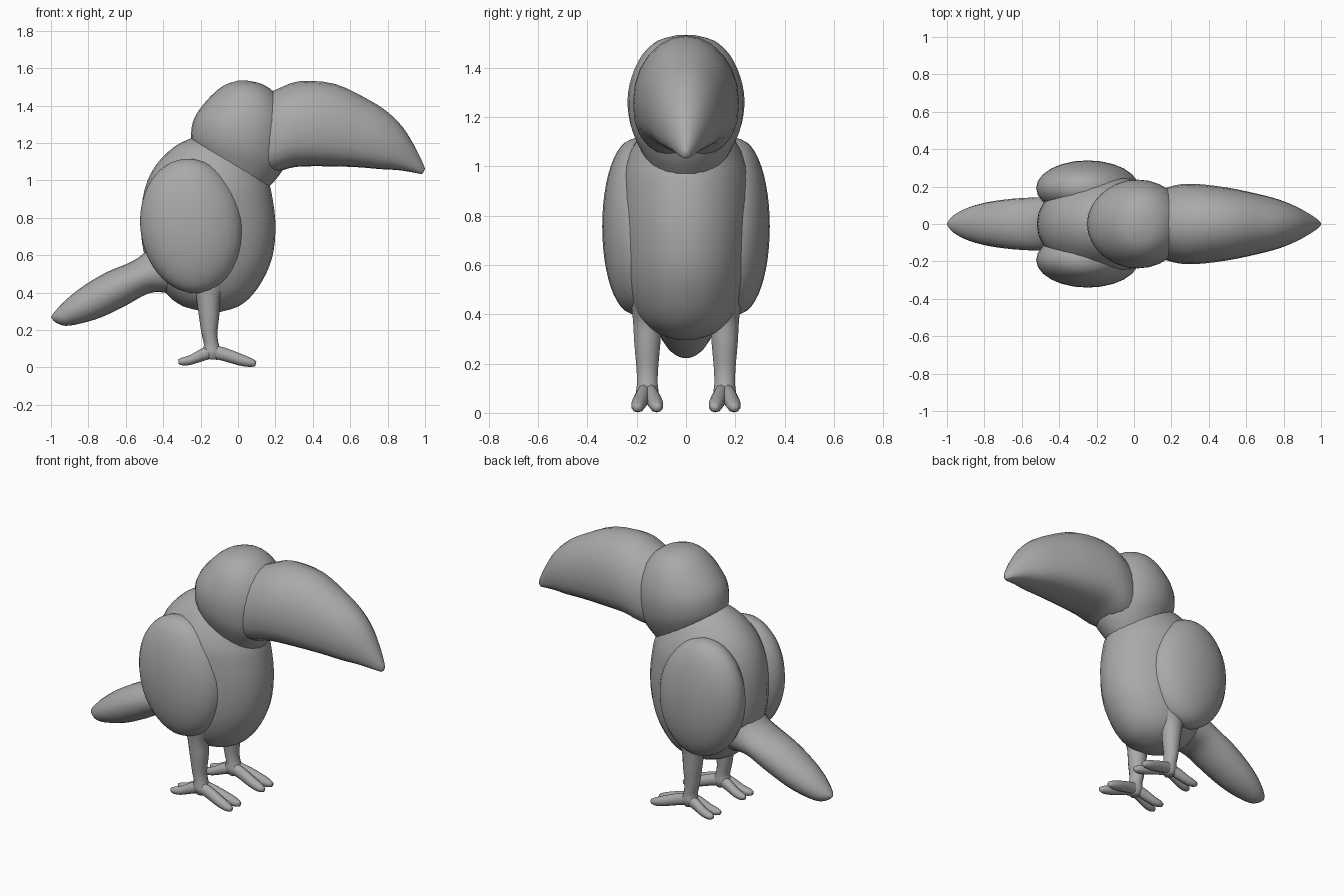
import bpy, bmesh, math
from mathutils import Vector

grey = bpy.data.materials.new("plain_grey")
grey.diffuse_color = (0.4, 0.4, 0.4, 1)


def spline(p0, p1, p2, p3, t):
    """Catmull-Rom blend of four stations."""
    return [0.5 * (2 * b + (c - a) * t + (2 * a - 5 * b + 4 * c - d) * t * t
                   + (3 * b - a - 3 * c + d) * t ** 3)
            for a, b, c, d in zip(p0, p1, p2, p3)]


def loft(name, stations, sides=20, steps=3, mid=0.5, low_power=1.0):
    """Skin oval rings. Station: edge A (x, z), edge B (x, z), half width, y centre.
    mid is where the widest level sits between A and B; low_power squares the B half."""
    n = len(stations)
    dense = []
    for i in range(n - 1):
        quad = [stations[max(0, min(n - 1, i + k))] for k in (-1, 0, 1, 2)]
        dense += [spline(*quad, s / steps) for s in range(steps)]
    dense.append(stations[-1])
    bm = bmesh.new()
    rings = []
    for ax, az, bx, bz, width, y in dense:
        a, b = Vector((ax, y, az)), Vector((bx, y, bz))
        centre = a.lerp(b, mid)
        ring = []
        for k in range(sides):
            ang = 2 * math.pi * k / sides
            c, s = math.cos(ang), math.sin(ang)
            power = 1.0 if c >= 0 else low_power
            reach = (a if c >= 0 else b) - centre
            side = math.copysign(abs(s) ** power, s) * width
            ring.append(bm.verts.new(centre + reach * abs(c) ** power
                                     + Vector((0, side, 0))))
        rings.append(ring)
    for r0, r1 in zip(rings, rings[1:]):
        for k in range(sides):
            j = (k + 1) % sides
            bm.faces.new((r0[k], r0[j], r1[j], r1[k]))
    bm.faces.new(rings[0])
    bm.faces.new(rings[-1])
    bmesh.ops.recalc_face_normals(bm, faces=bm.faces)
    for f in bm.faces:
        f.smooth = True
    mesh = bpy.data.meshes.new(name)
    bm.to_mesh(mesh)
    bm.free()
    mesh.materials.append(grey)
    obj = bpy.data.objects.new(name, mesh)
    bpy.context.collection.objects.link(obj)
    return obj


def at(y, *stations):
    """Add the y centre to each station."""
    return [(*s, y) for s in stations]


# Egg-shaped body, from belly to shoulders
loft("body", at(0,
     (-.16, .295, -.10, .295, .03), (-.29, .325, 0, .325, .12),
     (-.38, .39, .08, .39, .19), (-.46, .50, .15, .50, .235),
     (-.505, .62, .19, .62, .255), (-.52, .78, .20, .78, .265),
     (-.50, .95, .178, .94, .26), (-.44, 1.08, .16, 1.0, .235),
     (-.34, 1.18, .15, 1.05, .19), (-.25, 1.225, .12, 1.1, .15)), 28)

# Head with throat, leaning forward
loft("head", at(0,
     (-.20, 1.12, .15, .95, .16), (-.245, 1.20, .215, 1.02, .20),
     (-.25, 1.26, .26, 1.10, .228), (-.235, 1.33, .28, 1.22, .237),
     (-.19, 1.40, .27, 1.33, .22), (-.13, 1.465, .22, 1.44, .178),
     (-.07, 1.51, .14, 1.51, .115), (.0, 1.533, .05, 1.533, .035)), 28)

# Large curved beak with a flattened underside
loft("beak", at(0,
     (.10, 1.44, .12, 1.03, .17), (.21, 1.488, .21, 1.045, .205),
     (.33, 1.53, .31, 1.072, .215), (.52, 1.515, .48, 1.075, .195),
     (.70, 1.43, .64, 1.07, .16), (.80, 1.365, .76, 1.06, .13),
     (.88, 1.285, .85, 1.055, .095), (.94, 1.19, .92, 1.045, .06),
     (.985, 1.10, .965, 1.036, .03), (1.0, 1.06, .985, 1.033, .012)),
     24, mid=.58, low_power=.75)

# Long drooping tail, flared where it joins the body
loft("tail", at(0,
     (-.44, .70, -.33, .38, .15), (-.505, .61, -.39, .40, .145),
     (-.58, .56, -.48, .395, .142), (-.70, .51, -.60, .33, .135),
     (-.82, .44, -.73, .268, .118), (-.91, .37, -.84, .235, .092),
     (-.965, .315, -.92, .222, .06), (-.99, .285, -.965, .235, .032),
     (-1.0, .268, -.985, .248, .01)))

for side, label in ((-1, "right"), (1, "left")):
    # Folded wing: a plump, slightly tilted oval
    oval = []
    for i in range(13):
        t = math.radians(4 + 172 * i / 12)
        s, c = math.sin(t), math.cos(t)
        x, z = -.248 - .02 * c, .756 + .36 * c
        oval.append((x - .275 * s, z, x + .275 * s, z, .148 * s ** .85, side * .192))
    loft("wing_" + label, oval, 24, 2)

    # Leg tapering to the ankle
    y = side * .157
    loft("leg_" + label, at(y,
         (-.25, .46, -.04, .46, .07), (-.225, .38, -.092, .38, .06),
         (-.21, .28, -.10, .28, .054), (-.195, .18, -.11, .18, .045),
         (-.182, .12, -.102, .12, .043), (-.19, .085, -.085, .07, .046),
         (-.17, .045, -.11, .04, .03)), 14)

    # Two toes forward and two back, slightly spread
    for spread, toe in ((-1, "inner"), (1, "outer")):
        def toe_y(d):
            return y + side * spread * d
        loft(f"front_toe_{toe}_{label}", [
            (-.15, .125, -.15, .05, .026, toe_y(.01)),
            (-.07, .105, -.08, .035, .03, toe_y(.018)),
            (.01, .075, 0, .012, .031, toe_y(.031)),
            (.07, .05, .06, .002, .027, toe_y(.038)),
            (.098, .033, .092, .006, .013, toe_y(.04))], 10, 2)
        loft(f"back_toe_{toe}_{label}", [
            (-.13, .125, -.13, .05, .026, toe_y(.01)),
            (-.20, .098, -.19, .033, .029, toe_y(.018)),
            (-.255, .066, -.25, .014, .028, toe_y(.028)),
            (-.30, .052, -.295, .01, .023, toe_y(.034)),
            (-.32, .042, -.318, .018, .011, toe_y(.036))], 10, 2)
